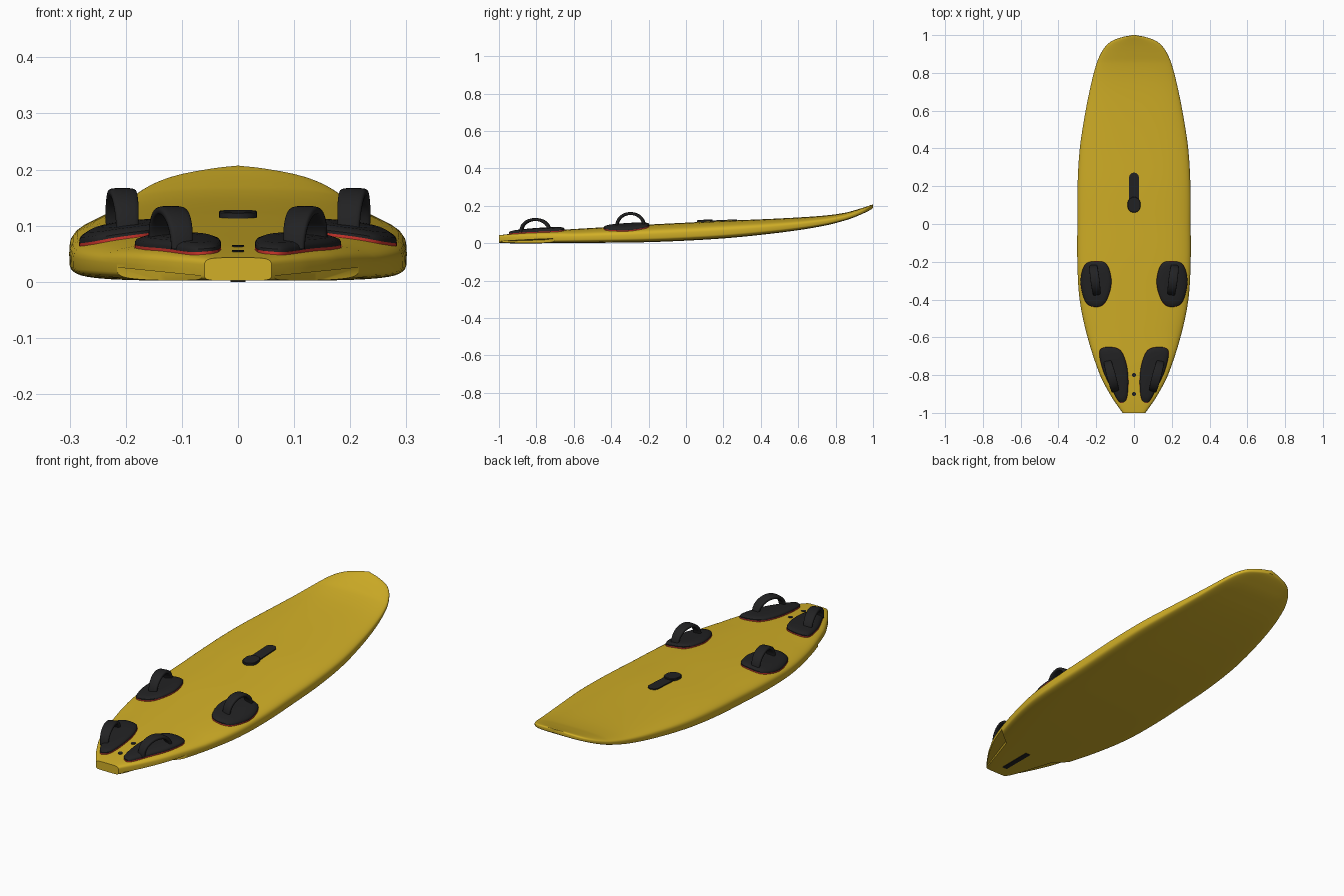
import bpy, bmesh, math
from mathutils import Vector

if "Cube" in bpy.data.objects:
    bpy.data.objects.remove(bpy.data.objects["Cube"])


def material(name, rgb):
    m = bpy.data.materials.new(name)
    m.diffuse_color = (*rgb, 1)
    m.use_nodes = True
    m.node_tree.nodes["Principled BSDF"].inputs["Base Color"].default_value = m.diffuse_color
    return m


YELLOW = material("yellow", (0.64, 0.43, 0.02))
BLACK = material("black", (0.016, 0.016, 0.017))
RED = material("red", (0.6, 0.035, 0.025))

# Board stations: y, half width, bottom z, deck z
KEYS = [(-1, .06, .002, .043), (-.95, .096, .002, .049), (-.9, .128, .002, .054),
        (-.8, .18, .002, .063), (-.6, .246, .002, .076), (-.4, .288, .003, .088),
        (-.2, .3, .006, .100), (0, .3, .014, .110), (.2, .299, .026, .120),
        (.4, .287, .045, .128), (.6, .256, .070, .138), (.75, .225, .096, .149),
        (.85, .198, .122, .163), (.9, .177, .139, .176), (.94, .151, .156, .188),
        (.97, .115, .170, .198), (.99, .060, .181, .205), (1, .008, .189, .207)]
MID = 0.45


def station(y):
    """Smoothly interpolated (half width, bottom, deck) at y."""
    i = 0
    while i < len(KEYS) - 2 and y > KEYS[i + 1][0]:
        i += 1
    a, b = KEYS[i], KEYS[i + 1]
    pa, nb = KEYS[max(i - 1, 0)], KEYS[min(i + 2, len(KEYS) - 1)]
    h = b[0] - a[0]
    t = (y - a[0]) / h
    out = []
    for c in (1, 2, 3):
        ma = (b[c] - pa[c]) / (b[0] - pa[0]) * h
        mb = (nb[c] - a[c]) / (nb[0] - a[0]) * h
        out.append((2*t**3 - 3*t*t + 1) * a[c] + (t**3 - 2*t*t + t) * ma
                   + (3*t*t - 2*t**3) * b[c] + (t**3 - t*t) * mb)
    return out


def deck_power(y):
    return 2.5 + 2.5 * min(1, max(0, (-.6 - y) / .4))


def deck(x, y):
    """Deck height at a point."""
    w, lo, hi = station(y)
    u = min(abs(x) / w, .985)
    n = deck_power(y)
    return lo + (hi - lo) * (MID + (1 - MID) * (1 - u**n) ** (1 / n))


def finish(name, bm, mat, mirror=False):
    bmesh.ops.recalc_face_normals(bm, faces=bm.faces)
    me = bpy.data.meshes.new(name)
    bm.to_mesh(me)
    bm.free()
    me.materials.append(mat)
    ob = bpy.data.objects.new(name, me)
    bpy.context.collection.objects.link(ob)
    if mirror:
        ob.modifiers.new("Mirror", "MIRROR").use_clip = False
    return ob


def smooth(ob, angle=35):
    bpy.ops.object.select_all(action='DESELECT')
    ob.select_set(True)
    bpy.context.view_layer.objects.active = ob
    bpy.ops.object.shade_smooth_by_angle(angle=math.radians(angle))


def loft(rings):
    """Skin closed rings of points and cap both ends."""
    bm = bmesh.new()
    vs = [[bm.verts.new(p) for p in r] for r in rings]
    n = len(vs[0])
    for a, b in zip(vs, vs[1:]):
        for i in range(n):
            j = (i + 1) % n
            bm.faces.new((a[i], a[j], b[j], b[i]))
    bm.faces.new(vs[0])
    bm.faces.new(vs[-1])
    return bm


def board_ring(y):
    w, lo, hi = station(y)
    steps = 14
    ring = []
    for k in range(4 * steps):
        a = 2 * math.pi * k / (4 * steps)
        s, c = math.sin(a), math.cos(a)
        n = deck_power(y) if c > 0 else 6
        u = math.copysign(abs(s) ** (2 / n), s)
        r = abs(c) ** (2 / n) if abs(c) > 1e-6 else 0
        v = MID + (1 - MID) * r if c > 0 else MID * (1 - r)
        ring.append((w * u, y, lo + (hi - lo) * v))
    return ring


# Board hull
ys = [a[0] + (b[0] - a[0]) * k / 4 for a, b in zip(KEYS, KEYS[1:]) for k in range(4)] + [1]
board = finish("board", loft([board_ring(y) for y in ys]), YELLOW)

# Tail cutaways under both sides
foot = [(.062, -1.05), (.062, -1), (.14, -.76), (.23, -.69), (.35, -.67), (.35, -1.05)]
for s in (-1, 1):
    rings = [[(s * x, y, -.05) for x, y in foot],
             [(s * x, y, .01 + .1 * (x - .06)) for x, y in foot]]
    cutter = finish("tail_cutter", loft(rings), YELLOW)
    cutter.hide_render = True
    mod = board.modifiers.new("Cut", "BOOLEAN")
    mod.object, mod.operation, mod.solver = cutter, 'DIFFERENCE', 'EXACT'
    bpy.context.view_layer.objects.active = board
    bpy.ops.object.modifier_apply(modifier=mod.name)
    bpy.data.objects.remove(cutter)
smooth(board)


def closed_curve(pts, sub=5):
    """Closed smooth curve through the points."""
    P = [Vector(p) for p in pts]
    n = len(P)
    out = []
    for i in range(n):
        a, b, c, d = P[i - 1], P[i], P[(i + 1) % n], P[(i + 2) % n]
        for k in range(sub):
            t = k / sub
            out.append(.5 * (2*b + (c - a)*t + (2*a - 5*b + 4*c - d)*t*t
                             + (3*b - a - 3*c + d)*t**3))
    return out


def deck_plate(name, outline, levels, mat, mirror=False):
    """Plate following the deck; levels are (outline scale, height over deck)."""
    mid = sum(outline, Vector((0, 0))) / len(outline)
    rings = []
    for f, h in levels:
        ring = [mid + (p - mid) * f for p in outline]
        rings.append([(p.x, p.y, deck(p.x, p.y) + h) for p in ring])
    smooth(finish(name, loft(rings), mat, mirror), 40)


# Foot pads: red base layer and domed black top
front = closed_curve([(.2, -.197), (.255, -.21), (.28, -.27), (.28, -.34), (.252, -.42),
                      (.2, -.44), (.155, -.42), (.125, -.35), (.121, -.28), (.147, -.21)])
rear = closed_curve([(.12, -.651), (.17, -.657), (.184, -.69), (.163, -.78), (.12, -.87),
                     (.085, -.935), (.06, -.946), (.037, -.92), (.03, -.83), (.04, -.74),
                     (.07, -.67)])
for name, line in (("front", front), ("rear", rear)):
    deck_plate(name + "_pad_base", line, [(1, -.004), (1, .005)], RED, True)
    deck_plate(name + "_pad", line,
               [(.995, .004), (.995, .010), (.96, .014), (.8, .018), (.5, .019), (.1, .019)],
               BLACK, True)


# Foot straps: bands arched from a far foot to a near foot
def strap(name, far, near, top):
    far, near = Vector(far), Vector(near)
    along = (far - near).normalized()
    side = Vector((along.y, -along.x, 0))
    base = max(deck(*far), deck(*near)) - .006
    half = (far - near).length / 2 - .008
    mid = (far + near) / 2
    h = top - .007 - base
    rings = []
    for k in range(25):
        t = math.pi * k / 24
        c, s = math.cos(t), math.sin(t)
        p = Vector((*(mid + along * half * c), base + h * s ** .85 if s > 1e-6 else base))
        out = Vector((*(along * c * h), s * half)).normalized()
        w = .019 + .005 * s
        ring = []
        for q in range(16):
            a = 2 * math.pi * q / 16
            sx, sy = math.cos(a), math.sin(a)
            ring.append(p + side * w * math.copysign(abs(sx) ** .5, sx)
                        + out * .008 * math.copysign(abs(sy) ** .5, sy))
        rings.append(ring)
    smooth(finish(name, loft(rings), BLACK, True), 50)


strap("front_strap", (.217, -.215), (.196, -.378), .166)
strap("rear_strap", (.142, -.722), (.098, -.888), .134)


def stadium(y0, y1, r):
    """Slot outline with round ends along y."""
    pts = []
    for k in range(26):
        a = math.pi * (k if k < 13 else k - 1) / 12
        pts.append(Vector((r * math.cos(a), (y1 - r if k < 13 else y0 + r) + r * math.sin(a))))
    return pts


# Mast track and mast foot
deck_plate("mast_track", stadium(.09, .272, .026), [(1, -.004), (1, .005)], BLACK)
deck_plate("mast_foot", stadium(.06, .143, .034), [(1, -.004), (1, .009), (.95, .011)], BLACK)

# Fin bolts on the deck
for i, y in enumerate((-.8, -.9)):
    deck_plate(f"fin_bolt_{i + 1}", stadium(y - .011, y + .011, .0109),
               [(1, -.004), (1, .002)], BLACK)

# Fin box slot under the tail
bm = loft([[(x, y, z) for x, y in ((-.013, -.94), (.013, -.94), (.013, -.77), (-.013, -.77))]
           for z in (0, .008)])
finish("fin_box", bm, BLACK)
